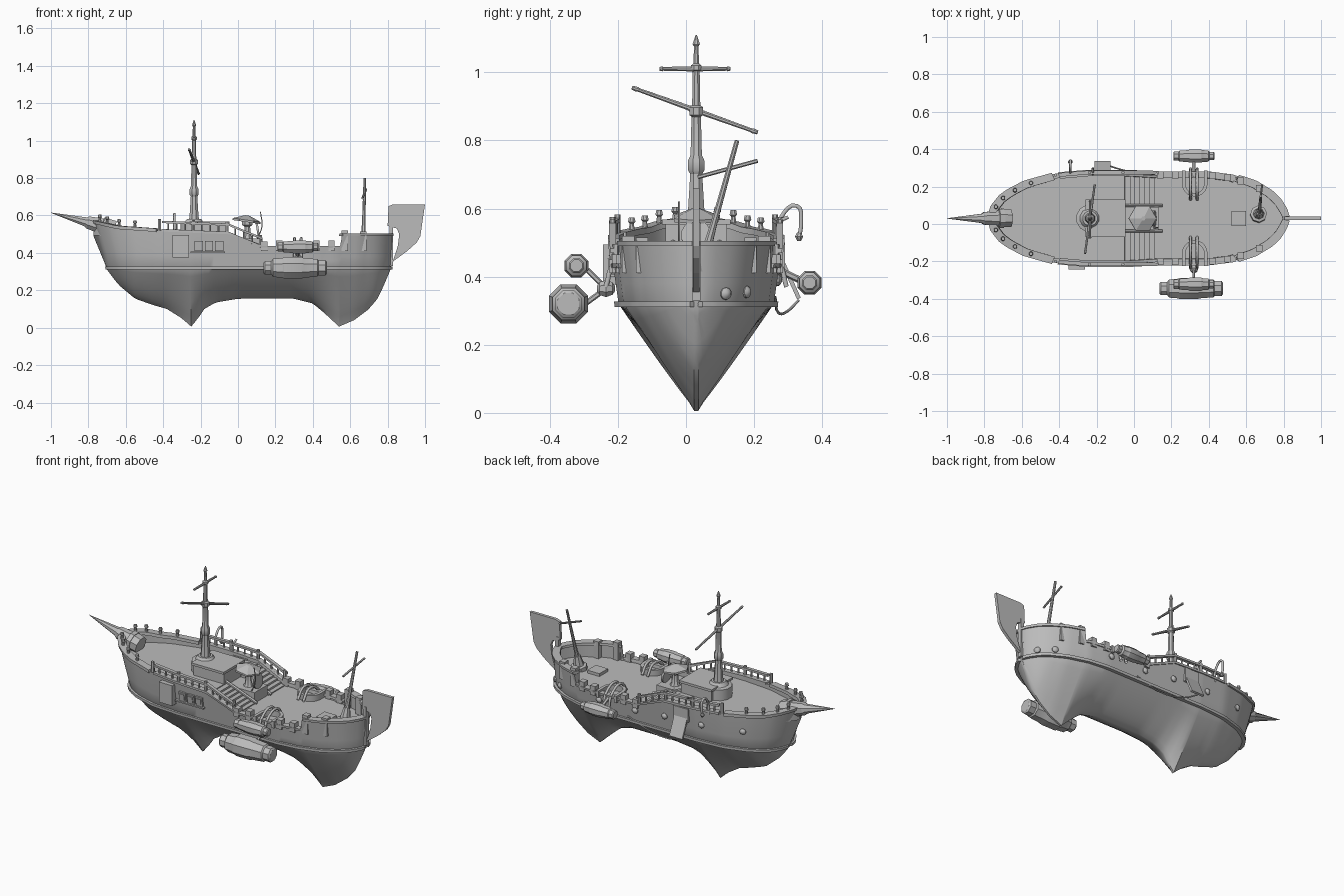
import bpy, bmesh, math
from mathutils import Vector, Matrix

old = bpy.data.objects.get("Cube")
if old:
    bpy.data.objects.remove(old, do_unlink=True)

grey = bpy.data.materials.new("plain_grey")
grey.use_nodes = True
GREY = (0.5, 0.5, 0.5, 1)
grey.diffuse_color = GREY
grey.node_tree.nodes["Principled BSDF"].inputs["Base Color"].default_value = GREY
C = 0.03          # centre line of the ship
BELT = 0.32       # height of the rubbing strake


def finish(name, bm, smooth=True):
    bmesh.ops.recalc_face_normals(bm, faces=bm.faces)
    me = bpy.data.meshes.new(name)
    bm.to_mesh(me)
    bm.free()
    me.materials.append(grey)
    ob = bpy.data.objects.new(name, me)
    bpy.context.collection.objects.link(ob)
    if smooth:
        bpy.ops.object.select_all(action='DESELECT')
        ob.select_set(True)
        bpy.context.view_layer.objects.active = ob
        bpy.ops.object.shade_smooth_by_angle(angle=math.radians(32))
    return ob


def loft(name, rings, smooth=True):
    """Skin closed rings of equal length and cap both ends."""
    bm = bmesh.new()
    vs = [[bm.verts.new(p) for p in r] for r in rings]
    n = len(vs[0])
    for a, b in zip(vs, vs[1:]):
        for i in range(n):
            bm.faces.new((a[i], a[(i + 1) % n], b[(i + 1) % n], b[i]))
    bm.faces.new(vs[0])
    bm.faces.new(vs[-1])
    return finish(name, bm, smooth)


def turned(name, a, b, profile, sides=8, smooth=True):
    """Turned part from a to b; profile is (fraction, radius)."""
    a, b = Vector(a), Vector(b)
    rot = (b - a).to_track_quat('Z', 'Y')
    angles = [math.tau * (i + 0.5) / sides for i in range(sides)]
    rings = [[a.lerp(b, t) + rot @ Vector((r * math.cos(u), r * math.sin(u), 0)) for u in angles]
             for t, r in profile]
    return loft(name, rings, smooth)


def bar(name, a, b, r, sides=6):
    return turned(name, a, b, [(0, r), (1, r)], sides)


def rope(name, pts, r):
    cu = bpy.data.curves.new(name, 'CURVE')
    cu.dimensions, cu.bevel_depth, cu.bevel_resolution, cu.resolution_u = '3D', r, 1, 4
    sp = cu.splines.new('BEZIER')
    sp.bezier_points.add(len(pts) - 1)
    for bp, p in zip(sp.bezier_points, pts):
        bp.co = p
        bp.handle_left_type = bp.handle_right_type = 'AUTO'
    cu.materials.append(grey)
    ob = bpy.data.objects.new(name, cu)
    bpy.context.collection.objects.link(ob)


def box(name, x, y, z, turn=0):
    """Box from (low, high) pairs, optionally turned about x."""
    bm = bmesh.new()
    mid = Vector([sum(p) / 2 for p in (x, y, z)])
    size = [p[1] - p[0] for p in (x, y, z)]
    bmesh.ops.create_cube(bm, size=1, matrix=Matrix.Translation(mid) @
                          Matrix.Rotation(turn, 4, 'X') @ Matrix.Diagonal((*size, 1)))
    return finish(name, bm, False)


def table(pts):
    def f(x):
        if x <= pts[0][0]:
            return pts[0][1]
        for (a, u), (b, v) in zip(pts, pts[1:]):
            if x <= b:
                return u + (v - u) * (x - a) / (b - a)
        return pts[-1][1]
    return f


# Hull lines: keel height, half width and top edge along the length
keel = table([(-.7, .31), (-.64, .23), (-.55, .155), (-.45, .12), (-.38, .1), (-.3, .05), (-.25, .006),
              (-.21, .055), (-.18, .1), (-.12, .135), (0, .155), (.3, .155), (.4, .13), (.46, .08),
              (.54, .006), (.62, .04), (.7, .1), (.75, .16), (.79, .25), (.815, .31)])
width = table([(-.7, .006), (-.69, .05), (-.66, .1), (-.62, .135), (-.55, .175), (-.42, .215), (-.25, .228),
               (.4, .228), (.52, .213), (.64, .177), (.73, .127), (.78, .08), (.805, .035), (.815, .006)])
sheer = table([(-.7, .565), (-.6, .535), (-.42, .52), (-.05, .505), (.13, .43), (.54, .43), (.55, .5), (.82, .5)])
deck = table([(-.05, .492), (-.04, .415)])
stations = sorted({-.7, -.69, -.25, -.05, -.04, .13, .54, .55, .805, .815} | {-.68 + .025 * i for i in range(60)})


def outline(x, z, side, out=0.0):
    """Point on the topsides, with rake at the two ends."""
    rise = max(0, z - BELT)
    rake = -.3 * min(1, max(0, (-x - .4) / .3)) + .08 * max(0, x)
    w = width(x) * (1 + .62 * min(rise, .18)) + out
    return Vector((x + rake * rise + out * x, C + side * w, z))


def half_section(x):
    k, top, d = keel(x), sheer(x), deck(x)
    edge = outline(x, top, 1)
    thick = min(.025, (edge.y - C) * .5)
    pts = [(edge.x, edge.y - thick, d), (edge.x, edge.y - thick, top)]
    pts += [tuple(outline(x, top + (BELT - top) * t / 3, 1)) for t in range(4)]
    power = .95 - 1.7 * min(k, .155)
    for t in (.85, .7, .55, .4, .28, .17, .08, 0):
        pts.append((x, C + max(.006, width(x) * t ** power), k + (BELT - k) * t))
    return pts


rings = []
for s in stations:
    half = half_section(s)
    rings.append(half + [(x, 2 * C - y, z) for x, y, z in reversed(half)])
loft("hull", rings)


def strake(name, lo, hi, x0, x1, inner, outer):
    """Rectangular strip that follows the hull side on both sides."""
    for side, tag in ((1, "back"), (-1, "front")):
        rs = []
        for x in stations:
            if x0 <= x <= x1:
                a, b = lo(x), hi(x)
                rs.append([outline(x, a, side, inner), outline(x, a, side, outer),
                           outline(x, b, side, outer), outline(x, b, side, inner)])
        loft(f"{name}_{tag}", rs)


strake("belt", lambda x: .311, lambda x: .327, -1, 1, -.01, .012)
strake("bow_cap", lambda x: sheer(x) - .008, lambda x: sheer(x) + .01, -1, -.42, -.03, .008)
strake("stern_cap", lambda x: .49, lambda x: .504, .55, 1, -.03, .006)
strake("side_cap", lambda x: sheer(x) - .005, lambda x: sheer(x) + .008, -.42, .54, -.028, .006)
strake("hand_rail", lambda x: sheer(x) + .04, lambda x: sheer(x) + .052, -.42, .13, -.018, .002)

# Rail posts, bulwark blocks and bow posts
for side in (1, -1):
    for i in range(13):
        x = -.42 + i * .045
        p = outline(x, sheer(x), side, -.008)
        r = .009 if i % 4 == 0 else .005
        bar("rail_post", p, p + Vector((0, 0, .062 if i % 4 == 0 else .045)), r)
    for x, h in ((.14, .46), (.22, .465), (.42, .465), (.5, .465), (.57, .52), (.67, .515)):
        p = outline(x, .43, side, -.012)
        box("bulwark_block", (x - .017, x + .017), (p.y - .018, p.y + .018), (.41, h))
    for x in (-.68, -.65, -.6, -.53):
        p = outline(x, sheer(x), side, -.012)
        turned("bow_post", p, p + Vector((0, 0, .045)), [(0, .01), (.6, .007), (.7, .012), (1, .009)])

# Twin stairs between the decks, with the helm platform between them
for side in (1, -1):
    ys = sorted((C + side * .065, C + side * .235))
    for i in range(7):
        box("stair_step", (-.05, -.02 + i * .026), ys, (.41, .487 - i * .011))
    for w in (.068, .232):
        y = C + side * w
        bar("stair_string", (-.05, y, .5), (.15, y, .425), .009)
box("helm_platform", (-.05, .13), (C - .062, C + .062), (.41, .478))
turned("helm_pedestal", (.05, C, .47), (.05, C, .57), [(0, .035), (.2, .022), (.7, .016), (.8, .03), (1, .03)])
turned("helm_table", (.045, C, .565), (.05, C, .6), [(0, .075), (.3, .075), (1, .012)], 6, False)
turned("helm_wheel", (.1, C, .52), (.112, C, .522), [(0, .045), (1, .045)], 12)
rope("helm_line", [(.1, C - .05, .47), (.128, C - .05, .54), (.12, C - .05, .62)], .003)

# Cabin block and main mast with its yards
box("cabin", (-.25, -.05), (C - .09, C + .09), (.48, .555))
box("cabin_roof", (-.26, -.045), (C - .1, C + .1), (.553, .567))
turned("mast_plinth", (-.235, C, .48), (-.235, C, .58), [(0, .075), (.75, .075), (.8, .055), (1, .04)], 12)
turned("main_mast", (-.235, C, .55), (-.235, C, 1.11),
       [(0, .035), (.08, .026), (.27, .019), (.29, .026), (.34, .026), (.37, .018), (.57, .015), (.58, .022),
        (.62, .022), (.63, .013), (.81, .011), (.815, .016), (.84, .016), (.85, .009), (.94, .007), (.95, .012),
        (1, .002)])
yard = [(0, .006), (.04, .008), (.05, .006), (.45, .008), (.47, .011), (.53, .011), (.55, .008), (.95, .006),
        (.96, .008), (1, .006)]
turned("upper_yard", (-.235, -.078, 1.01), (-.235, .13, 1.01), yard)
turned("lower_yard", (-.262, -.158, .955), (-.21, .21, .823), yard)

# Leaning stern mast
turned("stern_mast_base", (.665, .05, .41), (.67, .065, .5), [(0, .045), (.3, .045), (.35, .03), (1, .018)])
turned("stern_mast", (.67, .055, .46), (.678, .15, .8), [(0, .015), (.3, .01), (1, .007)])
bar("stern_yard", (.665, .035, .692), (.685, .21, .74), .006)
box("deck_hatch", (.52, .6), (C - .04, C + .04), (.41, .432))

# Bowsprit
turned("bowsprit", (-.66, C, .525), (-1, C, .615), [(0, .05), (.18, .052), (.2, .045), (.42, .036), (.45, .027), (1, .001)])
turned("bowsprit_collar", (-.7, C, .535), (-.725, C, .541), [(0, .056), (1, .055)])

# Rudder fin
fin = [(.805, .65), (.83, .66), (1, .66), (.985, .56), (.975, .49), (.955, .455), (.905, .41), (.826, .352),
       (.84, .39), (.855, .44), (.862, .5), (.85, .53), (.8, .545)]
loft("rudder", [[(x, C + d, z) for x, z in fin] for d in (-.009, .009)], False)
box("rudder_post", (.81, .83), (C - .012, C + .012), (.33, .56))

# Outboard barrels, their arms and the U-shaped deck mounts
cask = [(0, .5), (.02, .62), (.12, .62), (.15, .85), (.3, .92), (.32, 1), (.6, 1), (.63, .92), (.85, .82),
        (.87, .7), (.98, .7), (1, .55)]


def barrel(name, x0, x1, y, z, r):
    turned(name, (x0, y, z), (x1, y, z), [(t, r * k) for t, k in cask], 8)


barrel("large_barrel", .137, .475, -.345, .32, .062)
barrel("small_barrel_front", .43, .21, -.322, .432, .038)
barrel("small_barrel_back", .43, .21, .363, .382, .038)
for side in (1, -1):
    y0 = C + side * .185
    arc = [(math.pi * i / 10) for i in range(11)]
    rs = [[(.325 + r * math.cos(a), y0 - side * r * math.sin(a), z) for r, z in
           ((.05, .41), (.068, .41), (.068, .45), (.05, .45))] for a in arc]
    loft("deck_mount", rs)
    for dx in (-.059, .059):
        box("mount_cheek", (.325 + dx - .009, .325 + dx + .009), sorted((y0, y0 + side * .07)), (.41, .45))
    for dx in (-.018, .018):
        rope("mount_arch", [(.32 + dx, C + side * .1, .42), (.32 + dx, C + side * .15, .475),
                            (.32 + dx, C + side * .24, .44), (.32 + dx, C + side * .265, .37)], .008)
turned("arm_joint", (.32, -.262, .365), (.32, -.208, .365), [(0, .008), (.15, .02), (.5, .027), (.85, .02), (1, .008)])
for end in ((.32, -.29, .42), (.32, -.31, .31)):
    bar("barrel_strut", (.32, -.235, .365), end, .008)
bar("barrel_strut_back", (.32, .25, .43), (.32, .345, .385), .01)

# Loading door and windows on the front side
box("side_door", (-.35, -.262), (-.243, -.205), (.375, .495))
for i in range(3):
    x = -.21 + i * .055
    box("window_frame", (x - .022, x + .022), (-.224, -.2), (.41, .465), .11)
    box("window_pane", (x - .014, x + .014), (-.228, -.2), (.42, .455), .11)
box("window_sill", (-.255, -.07), (-.228, -.2), (.4, .408))

# Portholes on the back side and stern quarter
for x, z in ((.38, .39), (.145, .39), (-.05, .41), (-.29, .42), (-.52, .43), (.7, .355), (.775, .35)):
    p, q = outline(x, z, 1), outline(x + .02, z, 1)
    n = Vector((-(q - p).y, (q - p).x, 0)).normalized()
    turned("porthole", p - n * .01, p + n * .014, [(0, .018), (.6, .018), (.85, .012), (1, .004)], 10)

# Hoist, hanging chute and ropes on the back side
rope("hoist", [(-.34, .27, .5), (-.34, .28, .575), (-.34, .325, .608), (-.34, .338, .56), (-.34, .332, .515)], .007)
turned("hoist_hook", (-.34, .332, .53), (-.34, .332, .505), [(0, .006), (.5, .013), (1, .006)])
rope("second_hoist", [(-.22, .265, .5), (-.22, .275, .56), (-.22, .3, .575)], .006)
box("chute", (-.21, -.125), (.299, .311), (.33, .46), .42)
box("chute_bracket", (-.215, -.12), (.255, .29), (.42, .5))
rope("side_rope", [(-.17, .33, .33), (-.1, .3, .3), (.05, .27, .295), (.2, .262, .34)], .004)
